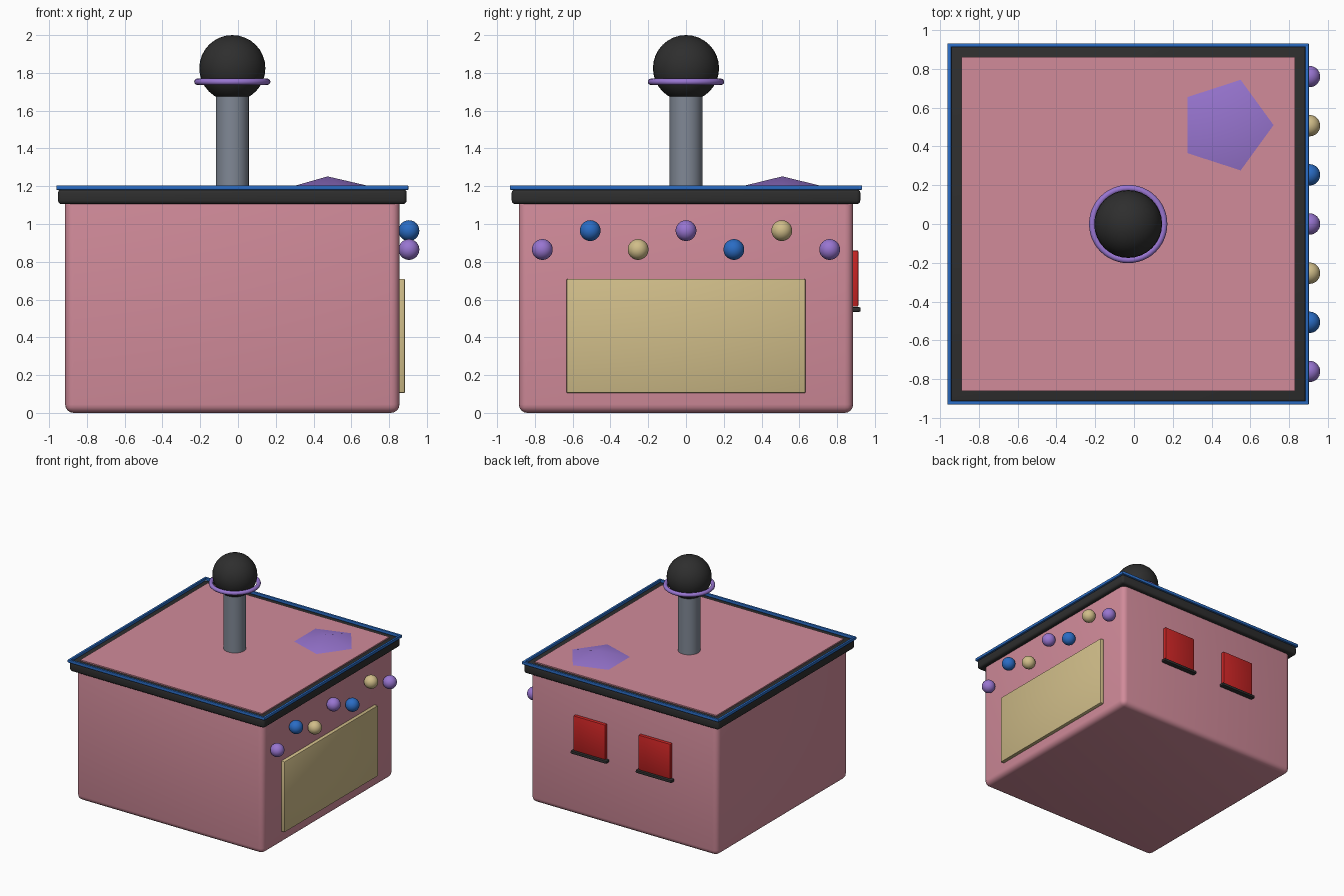
import bpy, bmesh, math

if "Cube" in bpy.data.objects:
    bpy.data.objects.remove(bpy.data.objects["Cube"])

CX = -0.03  # centre of the building in x


def mat(name, r, g, b):
    lin = lambda c: (c / 255 / 12.92) if c < 11 else ((c / 255 + 0.055) / 1.055) ** 2.4
    m = bpy.data.materials.new(name)
    m.diffuse_color = (lin(r), lin(g), lin(b), 1)
    m.use_nodes = True
    m.node_tree.nodes["Principled BSDF"].inputs["Base Color"].default_value = m.diffuse_color
    return m


PINK = mat("pink", 209, 139, 154)
TAN = mat("tan", 208, 189, 137)
DARK = mat("charcoal", 46, 46, 46)
BLUE = mat("blue", 42, 108, 196)
PURPLE = mat("purple", 152, 117, 208)
RED = mat("red", 200, 36, 36)
GREY = mat("grey", 128, 136, 149)


def finish(name, material, smooth=35):
    o = bpy.context.object
    o.name = name
    o.data.materials.append(material)
    if smooth:
        bpy.ops.object.shade_smooth_by_angle(angle=math.radians(smooth))
    return o


def box(name, material, lo, hi, bevel=0.0, segs=3):
    bpy.ops.mesh.primitive_cube_add(size=1, location=[(a + b) / 2 for a, b in zip(lo, hi)])
    o = bpy.context.object
    for v in o.data.vertices:
        v.co = [c * (b - a) for c, a, b in zip(v.co, lo, hi)]
    if bevel:
        bm = bmesh.new()
        bm.from_mesh(o.data)
        bmesh.ops.bevel(bm, geom=bm.edges[:], offset=bevel, segments=segs,
                        profile=0.5, affect='EDGES')
        bm.to_mesh(o.data)
        bm.free()
    return finish(name, material)


def ball(name, material, loc, r):
    bpy.ops.mesh.primitive_uv_sphere_add(segments=32, ring_count=16, radius=r, location=loc)
    return finish(name, material)


# main building and roof
box("building_body", PINK, (CX - .885, -.885, 0), (CX + .885, .885, 1.17), 0.045, 4)
box("roof_cornice", DARK, (CX - .923, -.923, 1.105), (CX + .923, .923, 1.185), 0.02)
box("roof_deck", PINK, (CX - .86, -.86, 1.15), (CX + .86, .86, 1.195))

# blue trim around the roof edge
for s, side in ((-1, "a"), (1, "b")):
    box("roof_trim_x_" + side, BLUE, (CX - .932, s * .922 - .01, 1.18),
        (CX + .932, s * .922 + .01, 1.205), 0.005, 2)
    box("roof_trim_y_" + side, BLUE, (CX + s * .922 - .01, -.932, 1.18),
        (CX + s * .922 + .01, .932, 1.205), 0.005, 2)

# pole with ball and ring
bpy.ops.mesh.primitive_cylinder_add(vertices=32, radius=.087, depth=.55, location=(CX, 0, 1.455))
finish("roof_pole", GREY)
ball("pole_ball", DARK, (CX, 0, 1.825), .175)
bpy.ops.mesh.primitive_torus_add(major_segments=48, minor_segments=12, major_radius=.185,
                                 minor_radius=.017, location=(CX, 0, 1.753))
finish("pole_ring", PURPLE)

# low five-sided pyramid on the roof
bpy.ops.mesh.primitive_cone_add(vertices=5, radius1=.25, radius2=0, depth=.058,
                                location=(.474, .51, 1.223), rotation=(0, 0, 0))
pyramid = bpy.context.object
rim = max(pyramid.data.vertices, key=lambda v: v.co.xy.length)
pyramid.rotation_euler.z = -math.atan2(rim.co.y, rim.co.x)
finish("roof_pyramid", PURPLE)

# side panel and zigzag row of lights
box("side_panel", TAN, (.84, -.633, .105), (.885, .633, .71), 0.008, 2)
for i, m in enumerate((PURPLE, BLUE, TAN, PURPLE, BLUE, TAN, PURPLE)):
    ball("light_%d" % i, m, (.905, (i - 3) * .2535, .965 if i % 2 else .865), .055)

# back windows with sills
for s, side in ((-1, "left"), (1, "right")):
    x = CX + s * .308
    box("window_" + side, RED, (x - .15, .87, .562), (x + .15, .912, .86), 0.006, 2)
    box("window_sill_" + side, DARK, (x - .17, .87, .535), (x + .17, .925, .56), 0.008, 2)
